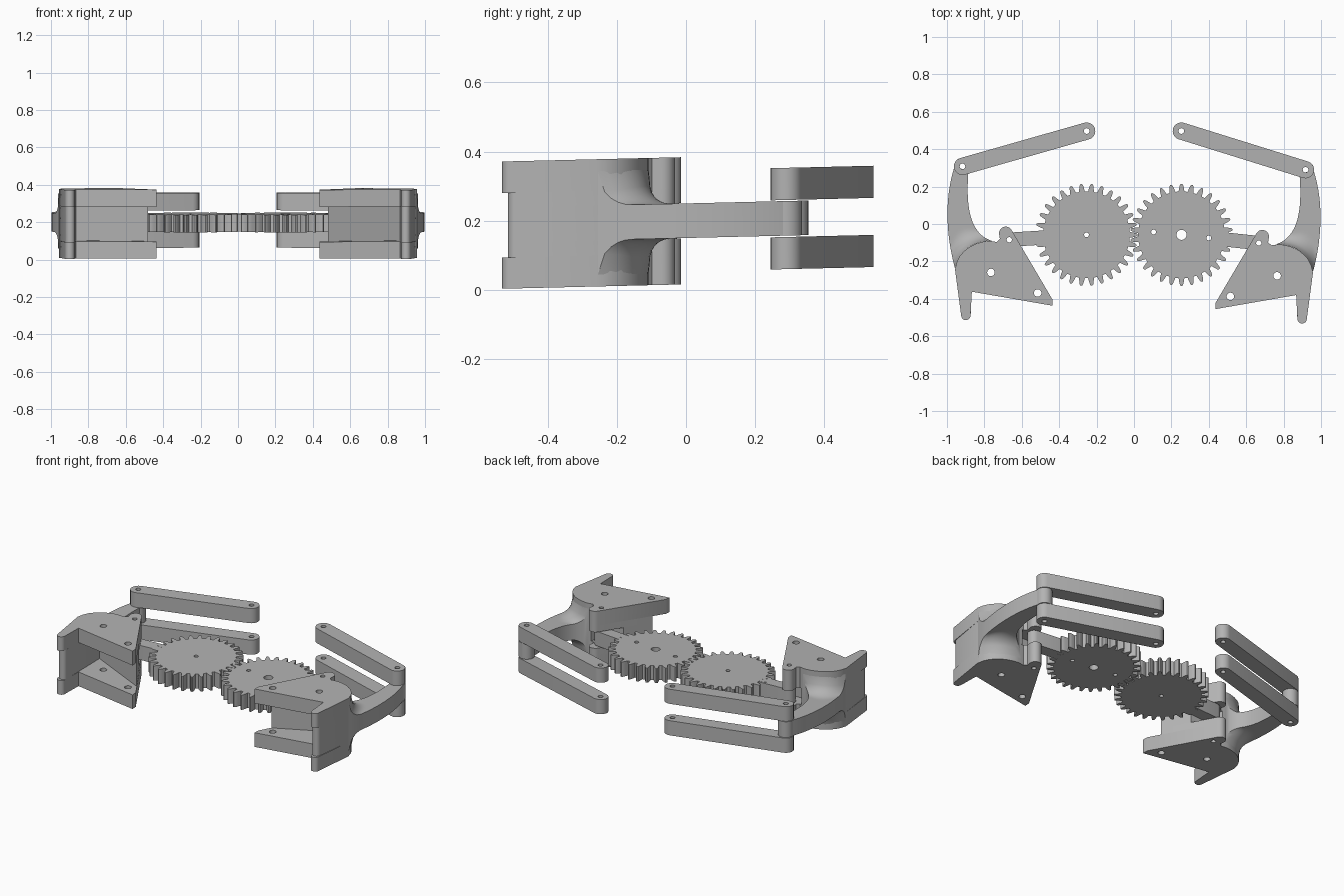
import bpy, bmesh
from math import sin, cos, pi, radians, atan2, sqrt, hypot
from mathutils import Vector
from mathutils.geometry import interpolate_bezier

cube = bpy.data.objects.get("Cube")
if cube:
    bpy.data.objects.remove(cube)

grey = bpy.data.materials.new("light grey plastic")
grey.use_nodes = True
grey.diffuse_color = (0.45, 0.45, 0.45, 1)
grey.node_tree.nodes["Principled BSDF"].inputs["Base Color"].default_value = grey.diffuse_color
TILT = 0.024  # the whole mechanism leans up slightly toward the back
MID = 0.2     # middle height of every part


def finish(name, bm, s, dy):
    """Mirror to the requested side, lean, weld and shade one part."""
    for v in bm.verts:
        v.co.x *= s
        v.co.y += dy
        v.co.z += TILT * v.co.y
    bmesh.ops.remove_doubles(bm, verts=bm.verts, dist=0.0003)
    bmesh.ops.recalc_face_normals(bm, faces=bm.faces)
    me = bpy.data.meshes.new(name)
    bm.to_mesh(me)
    bm.free()
    me.materials.append(grey)
    me.shade_smooth()
    me.set_sharp_from_angle(angle=radians(30))
    bpy.context.collection.objects.link(bpy.data.objects.new(name, me))


def arc(cx, cy, r, a0, a1, n=10):
    return [(cx + r * cos(radians(a0 + (a1 - a0) * i / n)),
             cy + r * sin(radians(a0 + (a1 - a0) * i / n))) for i in range(n + 1)]


def plate(name, outline, z0, z1, holes=(), s=1, dy=0.0):
    """Extrude an outline with round holes (x, y, radius)."""
    cu = bpy.data.curves.new(name, "CURVE")
    cu.dimensions, cu.fill_mode, cu.extrude = "2D", "BOTH", (z1 - z0) / 2
    for loop in [outline] + [arc(x, y, r, 0, 345, 23) for x, y, r in holes]:
        sp = cu.splines.new("POLY")
        sp.points.add(len(loop) - 1)
        for p, (x, y) in zip(sp.points, loop):
            p.co = (x, y, 0, 1)
        sp.use_cyclic_u = True
    ob = bpy.data.objects.new(name, cu)
    bpy.context.collection.objects.link(ob)
    bpy.context.view_layer.update()
    me = bpy.data.meshes.new_from_object(ob.evaluated_get(bpy.context.evaluated_depsgraph_get()))
    bm = bmesh.new()
    bm.from_mesh(me)
    bmesh.ops.translate(bm, verts=bm.verts, vec=(0, 0, (z0 + z1) / 2))
    bpy.data.objects.remove(ob)
    bpy.data.curves.remove(cu)
    bpy.data.meshes.remove(me)
    finish(name, bm, s, dy)


def capsule(ax, ay, bx, by, r):
    a = atan2(by - ay, bx - ax) * 180 / pi
    return arc(ax, ay, r, a + 90, a + 270) + arc(bx, by, r, a - 90, a + 90)


def gear_outline(cx, cy, teeth, phase):
    pts = []
    for i in range(teeth):
        for f, r in ((-0.32, 0.232), (-0.24, 0.25), (-0.15, 0.267), (-0.07, 0.273),
                     (0.07, 0.273), (0.15, 0.267), (0.24, 0.25), (0.32, 0.232)):
            a = 2 * pi * (i + f + phase) / teeth
            pts.append((cx + r * cos(a), cy + r * sin(a)))
    return pts


def finger_arm(name, s, dy):
    """Curved arm that flares with a round fillet into the jaw."""
    rows, cols, r = 28, 10, 0.1
    inner = interpolate_bezier(*map(Vector, ((0.76, -0.108), (0.88, -0.07), (0.9, 0.08), (0.885, 0.265))), rows)
    outer = interpolate_bezier(*map(Vector, ((0.957, -0.255), (1.005, -0.08), (1.015, 0.12), (0.959, 0.29))), rows)
    bm = bmesh.new()
    top, low, first = [], [], None
    for k in range(rows):
        bow = Vector((0.03, 0.035)) * max(0, 1 - 1.5 * k / rows)
        line = [inner[k].lerp(outer[k], j / cols).to_2d() + bow * 4 * j / cols * (1 - j / cols)
                for j in range(cols + 1)]
        first = first or line
        half = []
        for p, q in zip(line, first):
            d = min(hypot(p.x - q.x, p.y - q.y), r)
            half.append(0.05 + r - sqrt(r * r - (r - d) ** 2))
        top.append([bm.verts.new((p.x, p.y, MID + h)) for p, h in zip(line, half)])
        low.append([bm.verts.new((p.x, p.y, MID - h)) for p, h in zip(line, half)])
    for k in range(rows - 1):
        for g in (top, low):
            for j in range(cols):
                bm.faces.new((g[k][j], g[k][j + 1], g[k + 1][j + 1], g[k + 1][j]))
        for j in (0, cols):
            bm.faces.new((top[k][j], top[k + 1][j], low[k + 1][j], low[k][j]))
    for k in (0, rows - 1):
        for j in range(cols):
            bm.faces.new((top[k][j], top[k][j + 1], low[k][j + 1], low[k][j]))
    finish(name, bm, s, dy)


# Shared jaw outline pieces
bump = [(0.775, -0.109), (0.805, -0.112), (0.84, -0.122), (0.875, -0.138),
        (0.905, -0.16), (0.93, -0.187), (0.947, -0.22), (0.957, -0.26)]
knob = arc(0.686, -0.068, 0.036, 150, -20) + [(0.717, -0.098), (0.735, -0.114)]
tip = arc(0.899, -0.507, 0.025, 0, -180)
inner_tip = arc(0.897, -0.49, 0.025, 0, -180)
slant_wall = [(0.867, -0.17), (0.48, -0.35)]
jaw_plate = bump + tip + [(0.867, -0.38), (0.435, -0.455), (0.437, -0.42)] + knob
jaw_spacer = bump + inner_tip + slant_wall + knob
jaw_core = bump + inner_tip + slant_wall + [(0.574, -0.19), (0.72, -0.19), (0.745, -0.112)]
pivot = (0.667, -0.102, 0.014)
bolt_holes = [pivot, (0.765, -0.277, 0.02), (0.515, -0.387, 0.02)]

for side, s, dy in (("left", 1, 0.0), ("right", -1, 0.018)):
    # Jaw: two plates, thick hinge spacers and the middle wall
    plate(side + "_jaw_lower_plate", jaw_plate, 0.016, 0.106, bolt_holes, s, dy)
    plate(side + "_jaw_upper_plate", jaw_plate, 0.293, 0.384, bolt_holes, s, dy)
    plate(side + "_jaw_lower_spacer", jaw_spacer, 0.106, 0.149, [pivot], s, dy)
    plate(side + "_jaw_upper_spacer", jaw_spacer, 0.251, 0.293, [pivot], s, dy)
    plate(side + "_jaw_wall", jaw_core, 0.149, 0.251, (), s, dy)

    # Finger arm with its hinge eye
    finger_arm(side + "_finger_arm", s, dy)
    eye = (0.917, 0.29)
    plate(side + "_hinge_eye", arc(*eye, 0.046, 0, 345, 23), 0.15, 0.25, [(*eye, 0.015)], s, dy)

    # Paired parallel links
    ends = (0.253, 0.497 - dy, eye[0], eye[1])
    link_holes = [(*ends[:2], 0.015), (*ends[2:], 0.015)]
    for level, z0 in (("lower", 0.053), ("upper", 0.253)):
        plate(f"{side}_{level}_link", capsule(*ends, 0.046), z0, z0 + 0.093, link_holes, s, dy)

    # Gear and its drive arm
    gx, gy = 0.254, -0.058
    holes = [(gx, gy, 0.013)]
    if s > 0:
        holes = [(gx, gy, 0.027), (0.105, -0.043, 0.013), (0.4, -0.075, 0.013)]
    plate(side + "_gear", gear_outline(gx, gy, 30, 0.5 if s > 0 else 0), 0.153, 0.247, holes, s)
    py = pivot[1] + dy
    plate(side + "_drive_arm", capsule(0.46, gy + (py - gy) * 0.5, pivot[0], py, 0.038),
          0.154, 0.246, [(pivot[0], py, 0.014)], s)
